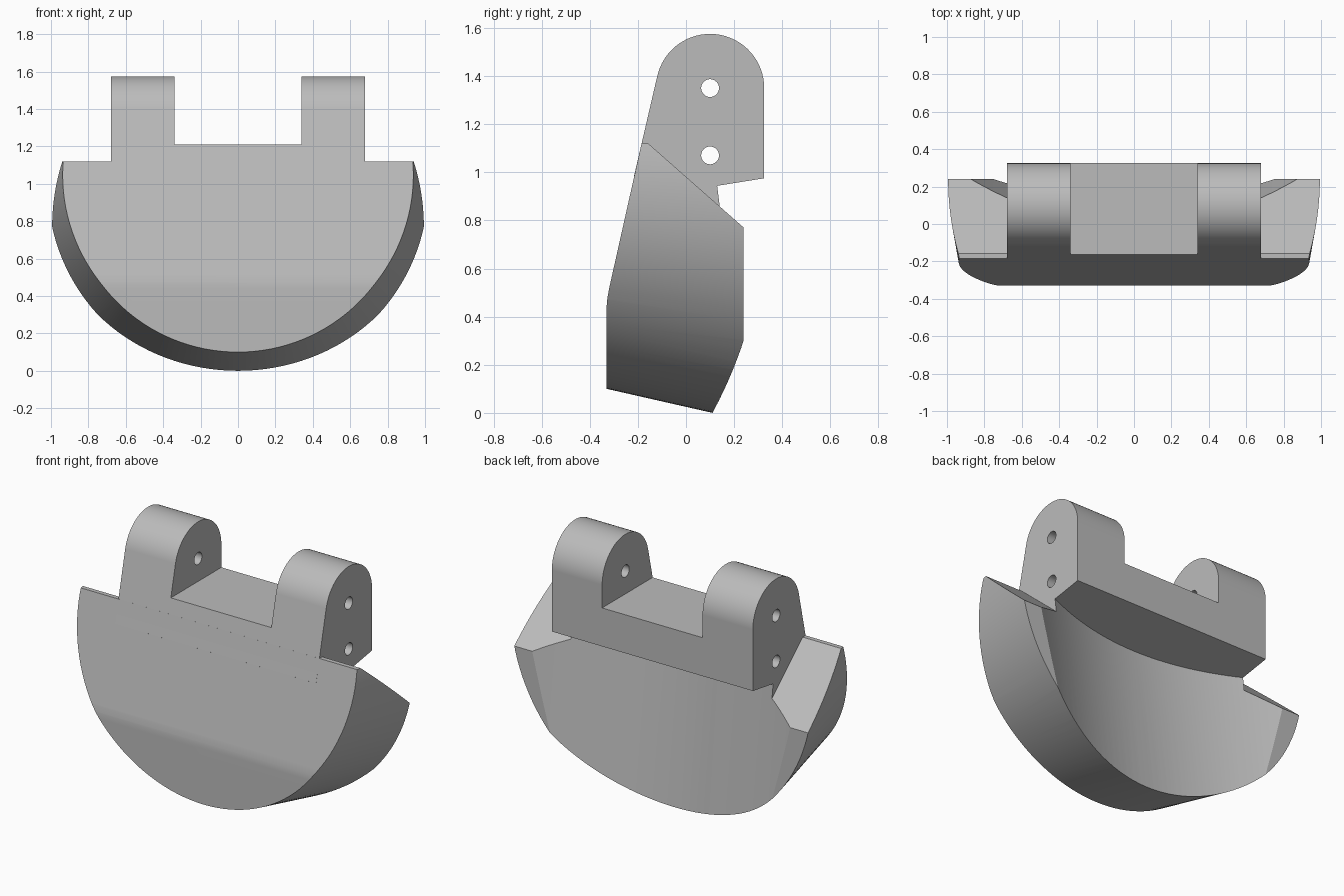
import bpy, bmesh, math

if "Cube" in bpy.data.objects:
    bpy.data.objects.remove(bpy.data.objects["Cube"], do_unlink=True)

grey = bpy.data.materials.new("plain_grey")
grey.use_nodes = True
COLOR = (0.5, 0.5, 0.5, 1)
grey.diffuse_color = COLOR
grey.node_tree.nodes["Principled BSDF"].inputs["Base Color"].default_value = COLOR


def loft(name, ring_a, ring_b):
    """Closed solid between two matching rings of points."""
    bm = bmesh.new()
    a = [bm.verts.new(p) for p in ring_a]
    b = [bm.verts.new(p) for p in ring_b]
    bm.faces.new(a)
    bm.faces.new(b[::-1])
    n = len(a)
    for i in range(n):
        bm.faces.new((a[i], a[(i + 1) % n], b[(i + 1) % n], b[i]))
    bmesh.ops.recalc_face_normals(bm, faces=bm.faces)
    mesh = bpy.data.meshes.new(name)
    bm.to_mesh(mesh)
    bm.free()
    mesh.materials.append(grey)
    obj = bpy.data.objects.new(name, mesh)
    bpy.context.collection.objects.link(obj)
    return obj


def side_profile(name, points, x0, x1):
    """Extrude a (y, z) outline across x."""
    return loft(name, [(x0, y, z) for y, z in points], [(x1, y, z) for y, z in points])


def combine(target, other, operation):
    """Apply a boolean and discard the second solid."""
    bpy.context.view_layer.objects.active = target
    mod = target.modifiers.new("combine", "BOOLEAN")
    mod.operation, mod.object, mod.solver = operation, other, "EXACT"
    bpy.ops.object.modifier_apply(modifier=mod.name)
    bpy.data.objects.remove(other, do_unlink=True)


def arc(cy, cz, r, start, end, n):
    angles = [math.radians(start + (end - start) * i / n) for i in range(n + 1)]
    return [(cy + r * math.cos(t), cz + r * math.sin(t)) for t in angles]


# Flared round shell, widening towards the back
def shell_ring(y, n=128):
    r = 0.915 + 0.18 * (y + 0.33)
    cz = 0.1 - 0.227 * (y + 0.33) + r
    return [(x, y, z) for x, z in arc(0, cz, r, 0, 360 - 360 / n, n - 1)]


body = loft("bucket_body", shell_ring(-0.4), shell_ring(0.24))

# Front face: upright below, leaning back above, with a softened bend
LEAN = 0.15 / 0.65
front = [(-0.33, -0.3), (-0.33, 0.44), (-0.327, 0.475), (-0.32, 0.515),
         (-0.33 + LEAN * 0.61, 1.1 + 0.0), (0.4, 1.1), (0.4, -0.3)]
front[4] = (-0.18 - LEAN * 0.02, 1.12)
front[5] = (0.4, 1.12)
combine(body, side_profile("front_shaper", front, -1.3, 1.3), "INTERSECT")

# Sloping shoulders either side of the mount
slope = -0.37 / 0.42
shoulder = [(-0.5, 1.14 - slope * 0.32), (0.5, 1.14 + slope * 0.68), (0.5, 2), (-0.5, 2)]
for side in (-1, 1):
    combine(body, side_profile("shoulder_cutter", shoulder, side * 0.68, side * 1.4), "DIFFERENCE")

# Hollow, slightly tilted back
scoop = [(x / 20, 0.11 + 0.297 * (x / 20) ** 2) for x in range(-24, 25)]
scoop += [(1.2, 1.2), (-1.2, 1.2)]
combine(body, loft("scoop_cutter", *[[(x, y - 0.125 * z, z) for x, y in scoop]
                                     for z in (-0.4, 1.4)]), "DIFFERENCE")

# Mounting block with two round-topped lugs
lean_deg = math.degrees(math.atan(LEAN))
block = arc(0.1, 1.35, 0.225, 0, 180 - lean_deg, 32)
block += [(-0.18 - LEAN * 0.16, 0.98), (-0.1, 0.907), (0.325, 0.975)]
mount = side_profile("mount", block, -0.68, 0.68)
gap = [(-0.6, 1.21), (0.6, 1.21), (0.6, 2), (-0.6, 2)]
combine(mount, side_profile("gap_cutter", gap, -0.34, 0.34), "DIFFERENCE")
combine(body, mount, "UNION")

# Pin holes
for z in (1.07, 1.35):
    hole = arc(0.1, z, 0.037, 0, 348.75, 31)
    combine(body, side_profile("pin_cutter", hole, -0.9, 0.9), "DIFFERENCE")

# Smooth curves, crisp edges
bpy.ops.object.select_all(action="DESELECT")
body.select_set(True)
bpy.context.view_layer.objects.active = body
bpy.ops.object.shade_smooth_by_angle(angle=math.radians(20))
weighted = body.modifiers.new("even_shading", "WEIGHTED_NORMAL")
weighted.keep_sharp = True
